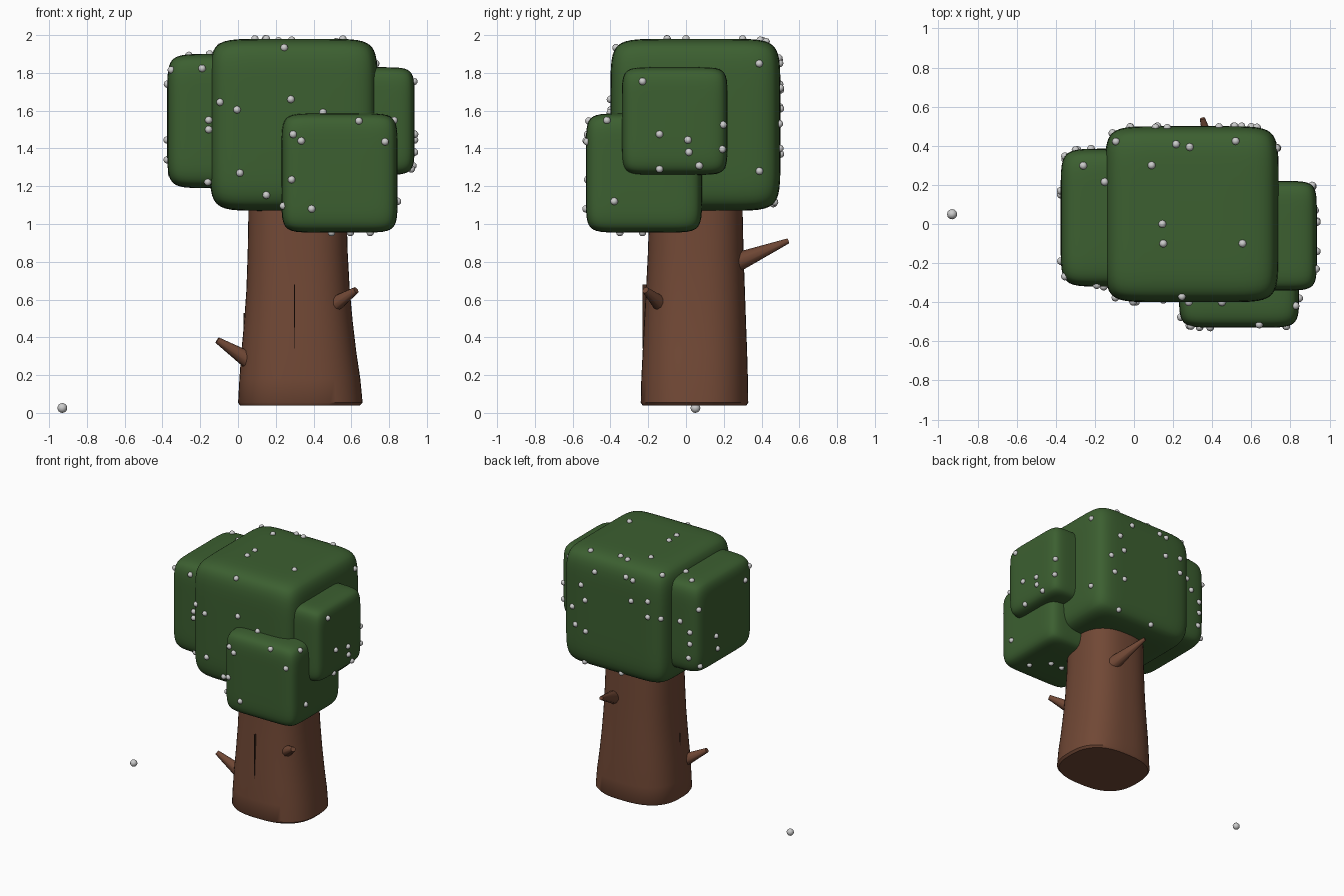
import bpy, bmesh, math
from mathutils import Vector, Matrix
from mathutils.bvhtree import BVHTree

if "Cube" in bpy.data.objects:
    bpy.data.objects.remove(bpy.data.objects["Cube"])


def material(name, rgb):
    m = bpy.data.materials.new(name)
    m.diffuse_color = (*rgb, 1)
    m.use_nodes = True
    m.node_tree.nodes["Principled BSDF"].inputs["Base Color"].default_value = m.diffuse_color
    return m


GREEN = material("leaf_green", (0.045, 0.115, 0.03))
BROWN = material("bark_brown", (0.165, 0.065, 0.036))
DARK = material("bark_dark", (0.06, 0.025, 0.015))


def finish(name, bm, mat=None, smooth=True):
    bmesh.ops.recalc_face_normals(bm, faces=bm.faces)
    for f in bm.faces:
        f.smooth = smooth
    me = bpy.data.meshes.new(name)
    bm.to_mesh(me)
    bm.free()
    ob = bpy.data.objects.new(name, me)
    bpy.context.collection.objects.link(ob)
    if mat:
        me.materials.append(mat)
    return ob


def add_berry(bm, pos, normal, r=0.02):
    rot = normal.to_track_quat('Z', 'Y').to_matrix().to_4x4()
    bmesh.ops.create_uvsphere(bm, u_segments=12, v_segments=8, radius=r,
                              matrix=Matrix.Translation(pos) @ rot)


# Leaf block: a cube inflated to a superellipsoid; berries snap to its surface
def leaf_block(name, lo, hi, berries, power=8):
    lo, hi = Vector(lo), Vector(hi)
    mid, half = (lo + hi) / 2, (hi - lo) / 2
    bm = bmesh.new()
    bmesh.ops.create_cube(bm, size=2)
    bmesh.ops.subdivide_edges(bm, edges=bm.edges[:], cuts=21, use_grid_fill=True)
    for v in bm.verts:
        p = Vector([math.sin(c * math.pi / 2) for c in v.co])
        n = sum(abs(c) ** power for c in p) ** (1 / power)
        v.co = mid + Vector([p[i] / n * half[i] for i in range(3)])
    bm.normal_update()
    tree = BVHTree.FromBMesh(bm)
    for face, points in berries.items():
        for a, b in points:
            p = {'front': (a, lo.y, b), 'back': (a, hi.y, b), 'left': (lo.x, a, b),
                 'right': (hi.x, a, b), 'top': (a, b, hi.z), 'bottom': (a, b, lo.z)}[face]
            hit, normal, _, _ = tree.find_nearest(Vector(p))
            add_berry(berry_bm, hit, (hit - mid).normalized())
    finish(name, bm, GREEN)


berry_bm = bmesh.new()

leaf_block("leaves_main", (-0.15, -0.40, 1.07), (0.74, 0.50, 1.98), {
    'front': [(-0.11, 1.645), (-0.005, 1.605), (0.28, 1.66), (0.01, 1.27), (0.15, 1.15),
              (0.45, 1.59), (0.245, 1.955)],
    'back': [(0.55, 1.72), (0.435, 1.85), (0.515, 1.61), (0.60, 1.40), (0.51, 1.37),
             (0.12, 1.71), (-0.02, 1.74), (-0.02, 1.62), (-0.14, 1.62), (0.17, 1.88),
             (0.11, 1.87), (0.54, 1.09), (0.23, 1.07), (0.63, 1.53)],
    'top': [(0.145, 0.0), (0.15, -0.1), (0.09, 0.30), (0.555, -0.1), (0.52, 0.43),
            (0.215, 0.41), (0.285, 0.395), (-0.12, 0.44)],
    'right': [(0.39, 1.28), (0.39, 1.85)],
})
leaf_block("leaves_left", (-0.375, -0.32, 1.19), (0.33, 0.385, 1.90), {
    'front': [(-0.19, 1.825), (-0.155, 1.55), (-0.155, 1.50), (-0.16, 1.2)],
    'back': [(-0.30, 1.53), (-0.30, 1.44), (-0.29, 1.33), (-0.22, 1.6)],
    'left': [(-0.28, 1.82), (0.17, 1.445), (0.15, 1.34), (0.34, 1.26), (0.36, 1.71),
             (-0.19, 1.74)],
    'top': [(-0.26, 0.30), (-0.15, 0.215)],
})
leaf_block("leaves_right", (0.36, -0.34, 1.26), (0.935, 0.22, 1.83), {
    'right': [(-0.23, 1.755), (-0.14, 1.475), (0.01, 1.445), (0.015, 1.38), (0.07, 1.305),
              (-0.14, 1.28), (0.21, 1.395), (0.22, 1.525)],
})
leaf_block("leaves_front", (0.23, -0.53, 0.955), (0.845, 0.085, 1.585), {
    'front': [(0.29, 1.475), (0.335, 1.44), (0.64, 1.555), (0.78, 1.435), (0.28, 1.235),
              (0.39, 1.08)],
    'right': [(-0.38, 1.12), (-0.42, 1.56)],
    'left': [(-0.48, 1.095)],
    'top': [(0.45, -0.40)],
    'bottom': [(0.495, -0.23), (0.595, -0.23), (0.70, -0.35)],
})
finish("berries", berry_bm)

# Fallen berry on the ground
bm = bmesh.new()
add_berry(bm, Vector((-0.93, 0.05, 0.026)), Vector((0, 0, 1)), 0.026)
finish("fallen_berry", bm)

# Trunk: lofted rounded-square rings (z, x min, x max, y min, y max)
rings = [(0.04, 0.01, 0.645, -0.23, 0.32), (0.055, 0.0, 0.66, -0.24, 0.33),
         (0.18, 0.007, 0.648, -0.237, 0.328), (0.32, 0.017, 0.627, -0.23, 0.324),
         (0.48, 0.032, 0.608, -0.222, 0.318), (0.65, 0.044, 0.592, -0.212, 0.312),
         (0.85, 0.051, 0.581, -0.202, 0.305), (1.07, 0.055, 0.575, -0.195, 0.30),
         (1.20, 0.06, 0.57, -0.19, 0.295)]
bm = bmesh.new()
N, E = 56, 2 / 2.6
previous = None
for z, x0, x1, y0, y1 in rings:
    ring = []
    for i in range(N):
        t = 2 * math.pi * (i + 0.5) / N
        c, s = math.cos(t), math.sin(t)
        ring.append(bm.verts.new((
            (x0 + x1) / 2 + (x1 - x0) / 2 * math.copysign(abs(c) ** E, c),
            (y0 + y1) / 2 + (y1 - y0) / 2 * math.copysign(abs(s) ** E, s), z)))
    if previous:
        for i in range(N):
            j = (i + 1) % N
            bm.faces.new((previous[i], previous[j], ring[j], ring[i]))
    else:
        bm.faces.new(ring)
    previous = ring
bm.faces.new(previous)
trunk = finish("trunk", bm, BROWN)


# Branch stubs: tapered rods set into the trunk
def branch(name, start, end, r1, r2):
    start, end = Vector(start), Vector(end)
    d = end - start
    bm = bmesh.new()
    bmesh.ops.create_cone(bm, cap_ends=True, segments=10, radius1=r1, radius2=r2,
                          depth=d.length,
                          matrix=Matrix.Translation((start + end) / 2)
                          @ d.to_track_quat('Z', 'Y').to_matrix().to_4x4())
    return finish(name, bm, BROWN)


stubs = [branch("branch_left", (0.07, -0.07, 0.27), (-0.11, -0.10, 0.385), 0.048, 0.017),
         branch("branch_right", (0.48, -0.11, 0.555), (0.625, -0.215, 0.65), 0.05, 0.018),
         branch("branch_back", (0.43, 0.24, 0.785), (0.35, 0.54, 0.91), 0.056, 0.014)]

# Fine bark cracks
for name, x, y, z0, z1 in [("bark_crack_front", 0.30, -0.219, 0.34, 0.68),
                           ("bark_crack_left", 0.031, 0.03, 0.35, 0.53)]:
    bm = bmesh.new()
    bmesh.ops.create_cube(bm, size=1, matrix=Matrix.Translation((x, y, (z0 + z1) / 2))
                          @ Matrix.Diagonal((0.006, 0.024 if y < 0 else 0.006, z1 - z0, 1)))
    finish(name, bm, DARK, smooth=False)

# Keep the trunk base and branch ends crisp
for ob in [trunk] + stubs:
    bpy.ops.object.select_all(action='DESELECT')
    ob.select_set(True)
    bpy.context.view_layer.objects.active = ob
    bpy.ops.object.shade_smooth_by_angle(angle=math.radians(40))
